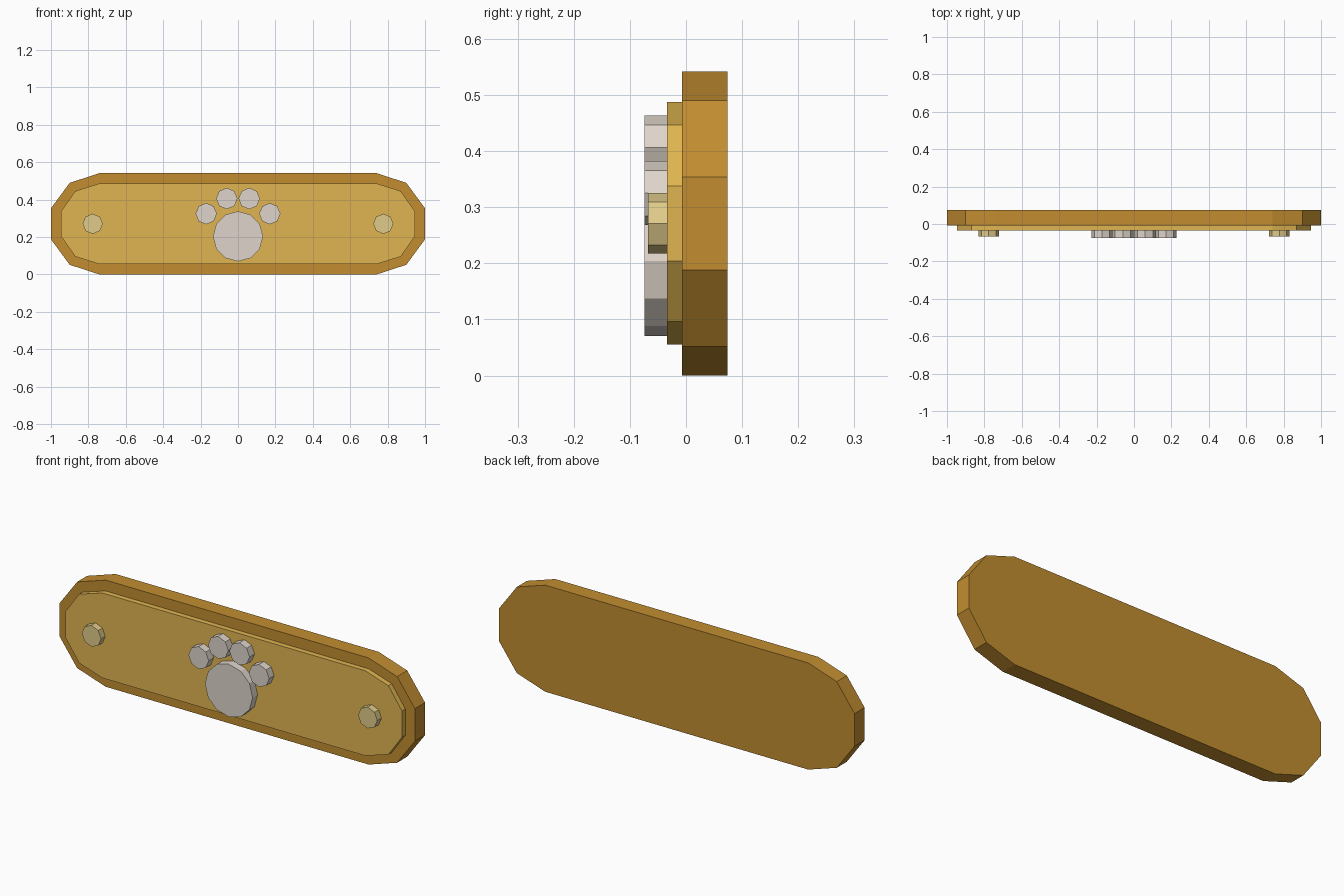
import bpy, bmesh, math

if "Cube" in bpy.data.objects:
    bpy.data.objects.remove(bpy.data.objects["Cube"])


def material(name, rgb):
    # sRGB 0-255 to linear
    lin = [((c / 255 + 0.055) / 1.055) ** 2.4 for c in rgb]
    m = bpy.data.materials.new(name)
    m.diffuse_color = (*lin, 1)
    m.use_nodes = True
    m.node_tree.nodes["Principled BSDF"].inputs["Base Color"].default_value = m.diffuse_color
    return m


def prism(name, outline, y_front, y_back, mat):
    # extrude an x-z outline along y
    bm = bmesh.new()
    face = bm.faces.new([bm.verts.new((x, y_front, z)) for x, z in outline])
    ext = bmesh.ops.extrude_face_region(bm, geom=[face])
    for v in ext["geom"]:
        if isinstance(v, bmesh.types.BMVert):
            v.co.y = y_back
    bmesh.ops.recalc_face_normals(bm, faces=bm.faces)
    me = bpy.data.meshes.new(name)
    bm.to_mesh(me)
    bm.free()
    me.materials.append(mat)
    ob = bpy.data.objects.new(name, me)
    bpy.context.collection.objects.link(ob)
    return ob


def rounded_bar(corner):
    # mirror three corner points into all four quadrants around the centre height
    mid = 0.271
    right = corner + [(x, -z) for x, z in reversed(corner)]
    left = [(-x, z) for x, z in reversed(right)]
    return [(x, mid + z) for x, z in right + left]


def disc(cx, cz, r, n):
    return [(cx + r * math.cos(math.tau * i / n), cz + r * math.sin(math.tau * i / n))
            for i in range(n)]


wood = material("dark_amber", (194, 141, 48))
gold = material("gold", (224, 181, 81))
grey = material("warm_light_grey", (223, 213, 203))
brass = material("pale_brass", (224, 203, 138))

# Backing board and raised front panel
prism("backing_board", rounded_bar([(0.74, 0.271), (0.90, 0.219), (1.0, 0.083)]),
      -0.007, 0.074, wood)
prism("front_panel", rounded_bar([(0.74, 0.216), (0.87, 0.175), (0.946, 0.067)]),
      -0.034, -0.007, gold)

# Paw emblem: main pad and four toes
prism("paw_pad", disc(0, 0.204, 0.134, 12), -0.074, -0.034, grey)
for side, tag in ((-1, "left"), (1, "right")):
    prism("inner_toe_" + tag, disc(side * 0.06, 0.406, 0.057, 8), -0.074, -0.034, grey)
    prism("outer_toe_" + tag, disc(side * 0.17, 0.325, 0.057, 8), -0.074, -0.034, grey)
    # Fixing stud at each end
    prism("stud_" + tag, disc(side * 0.777, 0.271, 0.054, 8), -0.068, -0.034, brass)
